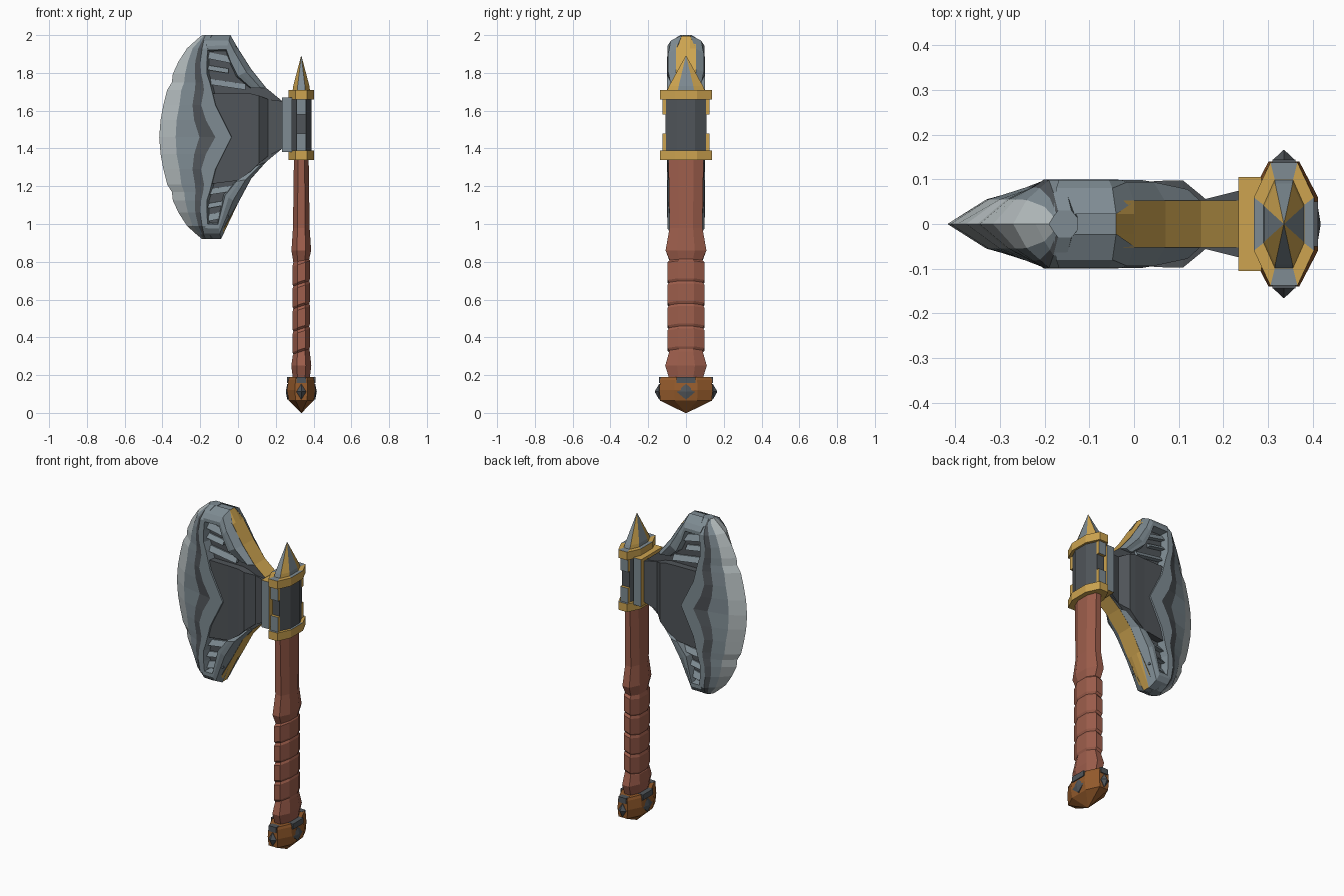
import bpy, bmesh
from mathutils import Vector

if "Cube" in bpy.data.objects:
    bpy.data.objects.remove(bpy.data.objects["Cube"])

CX, MID = 0.335, 1.46          # handle axis, blade middle height


def material(name, rgb):
    m = bpy.data.materials.new(name)
    m.diffuse_color = (*rgb, 1)
    m.use_nodes = True
    m.node_tree.nodes["Principled BSDF"].inputs["Base Color"].default_value = m.diffuse_color
    return m


GOLD = material("gold", (0.61, 0.37, 0.08))
STEEL = material("steel", (0.21, 0.26, 0.29))
DARK = material("dark steel", (0.08, 0.09, 0.10))
SILVER = material("silver edge", (0.48, 0.53, 0.54))
WOOD = material("red wood", (0.34, 0.112, 0.072))
COPPER = material("copper brown", (0.30, 0.105, 0.025))


def loft(name, rings, mats, rule=lambda band, side: 0):
    """Skin closed rings; rule picks the material, band -1 is a cap."""
    bm = bmesh.new()
    vs = [[bm.verts.new(p) for p in r] for r in rings]
    n = len(vs[0])
    for b in range(len(vs) - 1):
        for i in range(n):
            j = (i + 1) % n
            f = bm.faces.new((vs[b][i], vs[b][j], vs[b + 1][j], vs[b + 1][i]))
            f.material_index = rule(b, i)
    for cap in (vs[0][::-1], vs[-1]):
        bm.faces.new(cap).material_index = rule(-1, 0)
    bmesh.ops.recalc_face_normals(bm, faces=bm.faces)
    me = bpy.data.meshes.new(name)
    bm.to_mesh(me)
    bm.free()
    for m in mats:
        me.materials.append(m)
    ob = bpy.data.objects.new(name, me)
    bpy.context.collection.objects.link(ob)
    return ob


def octagon(a, b, z, shear=0):
    pts = [(a, -.43 * b), (a, .43 * b), (.45 * a, b), (-.45 * a, b),
           (-a, .43 * b), (-a, -.43 * b), (-.45 * a, -b), (.45 * a, -b)]
    return [Vector((CX + x, y, z + shear * x)) for x, y in pts]


def box(name, x0, x1, y0, y1, z0, z1, mats, rule=lambda b, i: 0):
    rings = [[(x0, y0, z), (x1, y0, z), (x1, y1, z), (x0, y1, z)] for z in (z0, z1)]
    return loft(name, rings, mats, rule)


# Handle with slanted wrapped grip
rings = [octagon(.043, .085, .17), octagon(.053, .11, .25), octagon(.045, .09, .315, .2)]
for k in range(4):
    z = .325 + k * .12
    rings += [octagon(.042, .088, z, .33), octagon(.047, .098, z + .012, .33),
              octagon(.047, .098, z + .105, .33)]
rings += [octagon(.042, .086, .805, .2), octagon(.052, .108, .86),
          octagon(.044, .087, .98), octagon(.039, .093, 1.35)]
loft("handle", rings, [WOOD])

# Pommel with a diamond stud on each side
loft("pommel", [octagon(.062, .13, .19), octagon(.068, .138, .175), octagon(.076, .14, .12),
                octagon(.066, .138, .065), octagon(.002, .004, 0)], [COPPER])
for u, d, w in (((0, 1, 0), .139, .026), ((0, -1, 0), .139, .026),
                ((1, 0, 0), .071, .05), ((-1, 0, 0), .071, .05)):
    u = Vector(u)
    t, up = Vector((u.y, -u.x, 0)), Vector((0, 0, 1))
    c = Vector((CX, 0, .112))

    def diamond(dist, k):
        return [c + u * dist + v * k for v in (t * w, up * .042, -t * w, -up * .042)]
    tip = .165 if u.y else .082
    loft("pommel_stud", [diamond(d - .03, 1), diamond(d + .003, 1), diamond(tip, .05)], [DARK])
    q = [c + u * (d - .03) + t * s + up * h for s, h in ((-w, .045), (w, .045), (w, .079), (-w, .079))]
    loft("pommel_clip", [q, [p + u * .035 for p in q]], [DARK])

# Socket, its two rings and the spike
loft("socket", [octagon(.055, .108, 1.36), octagon(.055, .108, 1.69)], [DARK])
for z in (1.34, 1.66):
    loft("socket_ring",
         [octagon(.05, .1, z), octagon(.067, .138, z), octagon(.067, .138, z + .05),
          octagon(.046, .1, z + .05)],
         [GOLD, STEEL], lambda b, i: 1 if b == 2 and i % 2 == 0 else 0)
loft("spike", [octagon(.046, .1, 1.705), octagon(.043, .09, 1.73), octagon(.001, .002, 1.89)],
     [STEEL, GOLD], lambda b, i: i % 2)
for s in (1, -1):
    for z0, z1 in ((1.385, 1.48), (1.58, 1.665)):
        box("socket_plate", CX - .026, CX + .026, s * .1, s * .125, z0, z1,
            [GOLD, STEEL], lambda b, i: 1 if b == 0 and i == 2 else 0)

# Bracket between socket and blade
box("bracket", .233, .285, -.105, .105, 1.38, 1.67, [GOLD, STEEL],
    lambda b, i: 1 if b == 0 and i in (0, 2) else 0)

# Blade core with gold concave edges, rounded at the tips
upper = [(-.18, 2.0), (-.04, 2.0), (0, 1.93), (.07, 1.82), (.15, 1.72), (.235, 1.65)]
lower = [(-.18, .92), (-.09, .92), (0, 1.11), (.07, 1.24), (.15, 1.33), (.235, 1.40)]
outline = upper + lower[::-1]


def core_ring(y, cut):
    return [(x, y, max(.92 + cut, min(2 - cut, z))) for x, z in outline]


loft("blade_core", [core_ring(-.052, .03), core_ring(-.022, .004), core_ring(.022, .004),
                    core_ring(.052, .03)], [DARK, GOLD, STEEL],
     lambda b, i: 0 if b < 0 else 1 if i in (1, 2, 3, 4, 6, 7, 8, 9) else 2)

# Raised rims along the arms, both sides
for path, target in ((upper, (-.12, 1.72)), (lower, (-.15, 1.2))):
    for s in (1, -1):
        rings = []
        for (x, z), top, foot in zip(path, (.098, .098, .098, .098, .065),
                                     (.022, .022, .05, .05, .05)):
            d = (Vector((target[0] - x, 0, target[1] - z))).normalized()
            p = Vector((x, 0, z))
            rings.append([p + d * o + Vector((0, s * y, 0)) for o, y in
                          ((0, foot), (.03, (foot + top) / 2 + .02), (.058, top),
                           (.08, top), (.09, .04))])
        loft("blade_rim", rings, [STEEL])

# Dark centre plate narrowing to the neck
stations = ((-.16, 1.21, 1.69, .09), (0, 1.23, 1.69, .093), (.07, 1.28, 1.69, .097),
            (.11, 1.32, 1.68, .097), (.16, 1.36, 1.66, .056), (.24, 1.40, 1.65, .076))
loft("centre_plate", [[(x, -y, lo), (x, y, lo), (x, y, hi), (x, -y, hi)]
                      for x, lo, hi, y in stations], [DARK])

# Struts in the recesses
for flip in (False, True):
    for x0, za, x1, zb, h in ((-.17, 1.895, -.02, 1.865, .035), (-.17, 1.83, -.05, 1.81, .025),
                              (-.16, 1.755, .04, 1.725, .03)):
        if flip:
            x0, x1, za, zb = x0 - .02, x1 - .03, 2 * MID - za, 2 * MID - zb
        loft("strut", [[(x, -.08, z - h / 2), (x, .08, z - h / 2), (x, .06, z + h / 2),
                        (x, -.06, z + h / 2)] for x, z in ((x0, za), (x1, zb))], [STEEL])

# Scalloped cutting edge with zigzag ridge: height, edge, mid, shoulder, inner, thickness
half = [(.54, -.19, -.18, -.17, -.14, .03), (.515, -.22, -.2, -.18, -.15, .07),
        (.47, -.27, -.24, -.19, -.16, .098),
        (.40, -.315, -.265, -.20, -.165, .1), (.335, -.345, -.28, -.195, -.165, .1),
        (.29, -.35, -.285, -.185, -.15, .1), (.25, -.375, -.30, -.18, -.14, .1),
        (.17, -.395, -.31, -.195, -.12, .1), (.09, -.41, -.325, -.17, -.08, .1),
        (0, -.417, -.33, -.12, -.035, .1)]
rings = []
for dz, xe, xm, xs, xi, t in half + [(-r[0], *r[1:]) for r in half[-2::-1]]:
    xw = xm + (xs - xm) * .6
    side = [(xi + .015, .4 * t), (xi, t), (xs, t), (xw, .82 * t), (xm, .55 * t)]
    ring = side + [(xe, 0)] + [(x, -y) for x, y in side[::-1]]
    rings.append([(x, y, MID + dz) for x, y in ring])
loft("cutting_edge", rings, [STEEL, DARK, SILVER],
     lambda b, i: 0 if b < 0 else {2: 1, 7: 1, 4: 2, 5: 2}.get(i, 0))
